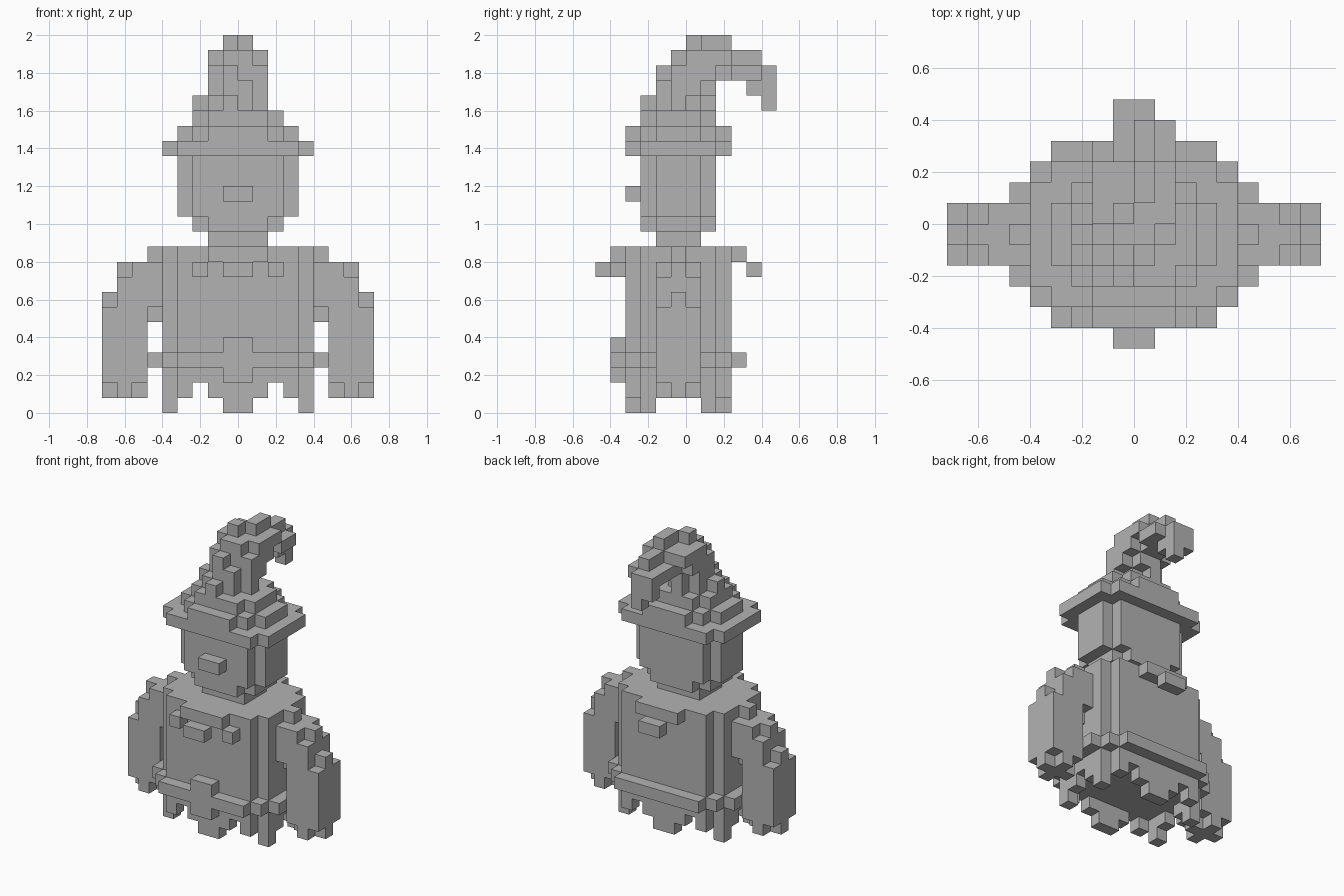
import bpy, bmesh
from itertools import product
from mathutils import Vector

UNIT = 0.08

cube = bpy.data.objects.get("Cube")
if cube:
    bpy.data.objects.remove(cube, do_unlink=True)

stone = bpy.data.materials.new("plain grey")
stone.use_nodes = True
GREY = (0.45, 0.45, 0.45, 1)
stone.diffuse_color = GREY
stone.node_tree.nodes["Principled BSDF"].inputs["Base Color"].default_value = GREY


def block(x0, x1, y0, y1, z0, z1):
    """Set of unit cells filling a box."""
    return set(product(range(x0, x1), range(y0, y1), range(z0, z1)))


def stepped(halves, y0, z0, z1):
    """Symmetric slab: one half width for each row going back from y0."""
    cells = set()
    for i, h in enumerate(halves):
        cells |= block(-h, h, y0 + i, y0 + i + 1, z0, z1)
    return cells


def mirrored(cells):
    return cells | {(-x - 1, y, z) for x, y, z in cells}


def build(name, cells):
    """Skin the cells with their outer faces and merge flat areas."""
    bm = bmesh.new()
    for c in cells:
        for axis, side in product(range(3), (0, 1)):
            near = list(c)
            near[axis] += 2 * side - 1
            if tuple(near) in cells:
                continue
            u, v = (axis + 1) % 3, (axis + 2) % 3
            ring = []
            for a, b in ((0, 0), (1, 0), (1, 1), (0, 1)):
                p = Vector(c)
                p[axis] += side
                p[u] += a
                p[v] += b
                ring.append(bm.verts.new(p * UNIT))
            bm.faces.new(ring if side else ring[::-1])
    bmesh.ops.remove_doubles(bm, verts=bm.verts[:], dist=UNIT / 100)
    bmesh.ops.dissolve_limit(bm, angle_limit=0.01, verts=bm.verts[:], edges=bm.edges[:])
    mesh = bpy.data.meshes.new(name)
    bm.to_mesh(mesh)
    bm.free()
    mesh.materials.append(stone)
    obj = bpy.data.objects.new(name, mesh)
    bpy.context.collection.objects.link(obj)


# Robe with a ragged hem
robe = stepped([4, 5, 5, 5, 5, 5, 4], -4, 2, 10)
hem = set()
for y in (-4, 2):
    hem |= block(0, 1, y, y + 1, 0, 2) | block(1, 2, y, y + 1, 1, 2) | block(3, 4, y, y + 1, 1, 2)
for y, low in ((-3, 0), (-2, 1), (0, 1), (1, 0)):
    hem |= block(4, 5, y, y + 1, low, 2)
build("robe", robe | mirrored(hem))

# Belt and buckle
belt = stepped([4, 5, 6, 6, 6, 6, 6, 5, 4], -5, 3, 4)
build("belt", belt - robe)
build("buckle", block(-1, 1, -5, -4, 2, 5))

# Shoulder cape with its small tabs
cape = stepped([2, 4, 5, 5, 6, 5, 5, 4, 2], -5, 10, 11)
build("cape", cape)
build("cape_tabs", mirrored(block(2, 3, -5, -4, 9, 10)))
build("front_clasp", block(-1, 1, -6, -5, 9, 10))
build("back_clasp", block(-1, 1, 4, 5, 9, 10))

# Sleeves: full slab, raised middle row, cross-shaped hands
sleeve = block(6, 9, -2, 1, 2, 7) | block(8, 9, -1, 0, 7, 8)
sleeve |= block(7, 8, -2, 1, 7, 9) | block(7, 8, -1, 0, 9, 10)
sleeve |= block(5, 7, -2, 1, 7, 10) | block(5, 6, -1, 0, 6, 7)
sleeve |= block(7, 8, -2, 1, 1, 2) | block(6, 9, -1, 0, 1, 2)
build("left_sleeve", sleeve)
build("right_sleeve", {(-x - 1, y, z) for x, y, z in sleeve})

# Head
build("neck", block(-2, 2, -2, 1, 11, 12))
build("head", stepped([3, 4, 4, 4, 3], -3, 13, 17) | stepped([2, 3, 3, 3, 2], -3, 12, 13))
build("nose", block(-1, 1, -4, -3, 14, 15))

# Hat: brim, stepped cone, then a tip drooping to the back
build("hat_brim", stepped([4, 5, 5, 5, 5, 5, 4], -4, 17, 18))
cone = stepped([2, 3, 4, 4, 4, 3, 2], -4, 18, 19)
cone |= stepped([2, 3, 3, 3, 2], -3, 19, 20)
cone |= block(-2, 1, -2, 1, 20, 21) | block(-3, 2, -1, 0, 20, 21) | block(-1, 0, -3, 2, 20, 21)
cone |= stepped([1, 2, 2, 1], -2, 21, 22)
build("hat_cone", cone)
tip = block(-1, 0, -2, -1, 22, 23) | stepped([2, 2, 2, 1, 1, 1, 1], -1, 22, 23)
tip |= block(1, 2, 3, 5, 22, 23)
tip |= stepped([1, 2, 2, 2], -1, 23, 24) | block(0, 1, 3, 5, 23, 24)
tip |= block(-1, 0, 0, 1, 24, 25) | block(0, 1, 1, 3, 24, 25)
tip |= block(0, 1, 4, 6, 21, 22) | block(-1, 0, 5, 6, 21, 22) | block(0, 1, 5, 6, 20, 21)
build("hat_tip", tip)
